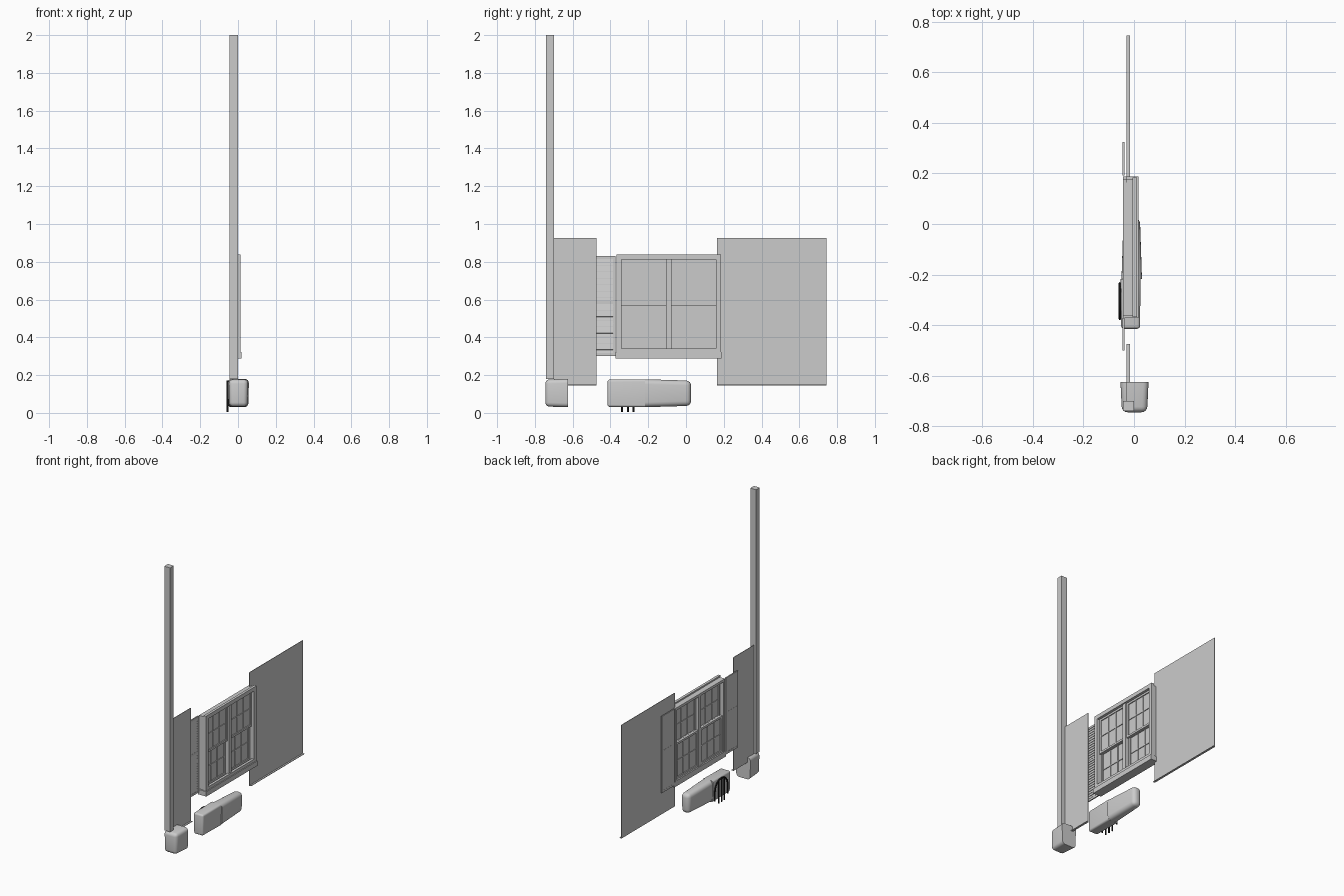
import bpy, bmesh
from math import pi, sin, cos
from mathutils import Vector, Matrix

if "Cube" in bpy.data.objects:
    bpy.data.objects.remove(bpy.data.objects["Cube"])


def finish(bm, name):
    bmesh.ops.recalc_face_normals(bm, faces=bm.faces)
    me = bpy.data.meshes.new(name)
    bm.to_mesh(me)
    bm.free()
    ob = bpy.data.objects.new(name, me)
    bpy.context.collection.objects.link(ob)
    return ob


def add_box(bm, x, y, z, tilt=0):
    size = Vector((x[1] - x[0], y[1] - y[0], z[1] - z[0]))
    mid = Vector((sum(x) / 2, sum(y) / 2, sum(z) / 2))
    m = Matrix.Translation(mid) @ Matrix.Rotation(tilt, 4, 'Y') @ Matrix.Diagonal((*size, 1))
    return bmesh.ops.create_cube(bm, size=1, matrix=m)['verts']


def add_frame(bm, x, y, z, w):
    """Rectangular border of width w, facing x."""
    add_box(bm, x, (y[0], y[0] + w), z)
    add_box(bm, x, (y[1] - w, y[1]), z)
    for a, b in ((z[0], z[0] + w), (z[1] - w, z[1])):
        add_box(bm, x, (y[0] + w, y[1] - w), (a, b))


def boxes(name, *specs):
    bm = bmesh.new()
    for s in specs:
        add_box(bm, *s)
    return finish(bm, name)


# corner post
boxes("corner_post", ((-0.044, 0.0), (-0.74, -0.70), (0.18, 2.0)))

# wall sheets with a small lip along the bottom
for name, y in (("wall_sheet_left", (-0.70, -0.475)), ("wall_sheet_right", (0.165, 0.745))):
    boxes(name, ((-0.03, -0.027), y, (0.145, 0.927)), ((-0.027, -0.016), y, (0.145, 0.149)))

# louvred shutters
for name, y in (("shutter_left", (-0.50, -0.372)), ("shutter_right", (0.192, 0.325))):
    bm = bmesh.new()
    zs = (0.302, 0.83)
    add_frame(bm, (-0.046, -0.038), y, zs, 0.014)
    add_box(bm, (-0.046, -0.038), y, (0.578, 0.592))
    add_box(bm, (-0.045, -0.043), y, zs)
    for z0, z1 in ((0.316, 0.578), (0.592, 0.816)):
        n = round((z1 - z0) / 0.017)
        for i in range(n):
            z = z0 + (i + 0.5) * (z1 - z0) / n
            add_box(bm, (-0.0425, -0.0395), (y[0] + 0.012, y[1] - 0.012), (z - 0.008, z + 0.008), -0.2)
    finish(bm, name)

# window casing, jamb, mullion and sill
bm = bmesh.new()
add_frame(bm, (-0.006, 0.012), (-0.368, 0.185), (0.315, 0.838), 0.027)
add_frame(bm, (-0.044, -0.006), (-0.362, 0.179), (0.309, 0.828), 0.017)
add_box(bm, (-0.04, 0.004), (-0.105, -0.078), (0.32, 0.815))
finish(bm, "window_casing")
boxes("window_sill", ((-0.044, 0.018), (-0.372, 0.187), (0.288, 0.322)))


def sash(name, x, y, z):
    bm = bmesh.new()
    w = 0.014
    add_frame(bm, x, y, z, w)
    m = ((x[0] + 0.003), (x[1] - 0.002))
    for k in (1, 2):
        c = y[0] + w + k * (y[1] - y[0] - 2 * w) / 3
        add_box(bm, m, (c - 0.003, c + 0.003), (z[0] + w, z[1] - w))
    c = sum(z) / 2
    add_box(bm, m, (y[0] + w, y[1] - w), (c - 0.003, c + 0.003))
    finish(bm, name)
    g = (x[0] + x[1]) / 2
    boxes(name + "_glass", ((g - 0.001, g + 0.001), (y[0] + w, y[1] - w), (z[0] + w, z[1] - w)))


# double-hung sashes
for side, y in (("left", (-0.342, -0.105)), ("right", (-0.078, 0.16))):
    sash("upper_sash_" + side, (-0.021, -0.006), y, (0.565, 0.812))
    sash("lower_sash_" + side, (-0.037, -0.022), y, (0.328, 0.579))


def stone(name, x, y, z, end, taper, radius):
    """Rounded block; 'end' (+1/-1) is the tapered y end, the other is cut flat."""
    bm = bmesh.new()
    verts = add_box(bm, x, y, z)
    ymid, c = sum(y) / 2, Vector((sum(x) / 2, 0, sum(z) / 2))
    for v in verts:
        if (v.co.y - ymid) * end > 0:
            v.co.x = c.x + (v.co.x - c.x) * taper
            v.co.z = c.z + (v.co.z - c.z) * (0.5 + taper / 2)
        if v.co.z < c.z:
            v.co.x = c.x + (v.co.x - c.x) * 0.94
    edges = [e for e in bm.edges if any((v.co.y - ymid) * end > 0 for v in e.verts)]
    bmesh.ops.bevel(bm, geom=edges, offset=radius, segments=4, profile=0.5, affect='EDGES')
    ob = finish(bm, name)
    bpy.context.view_layer.objects.active = ob
    ob.select_set(True)
    bpy.ops.object.shade_smooth_by_angle(angle=0.7)
    ob.select_set(False)


# foundation stones
stone("corner_stone", (-0.054, 0.058), (-0.745, -0.625), (0.03, 0.18), -1, 0.9, 0.022)
stone("middle_stone", (-0.053, 0.026), (-0.415, -0.218), (0.03, 0.178), -1, 0.95, 0.012)
stone("long_stone", (-0.05, 0.032), (-0.218, 0.027), (0.03, 0.178), 1, 0.8, 0.026)

# dark arched grille on the back of the middle stone
mat = bpy.data.materials.new("black_iron")
mat.diffuse_color = (0.01, 0.01, 0.01, 1)
mat.use_nodes = True
mat.node_tree.nodes["Principled BSDF"].inputs["Base Color"].default_value = mat.diffuse_color


def tube(name, pts):
    cu = bpy.data.curves.new(name, 'CURVE')
    cu.dimensions = '3D'
    cu.bevel_depth = 0.005
    cu.bevel_resolution = 2
    cu.use_fill_caps = True
    sp = cu.splines.new('POLY')
    sp.points.add(len(pts) - 1)
    for p, co in zip(sp.points, pts):
        p.co = (*co, 1)
    cu.materials.append(mat)
    bpy.context.collection.objects.link(bpy.data.objects.new(name, cu))


yc, r, gx = -0.305, 0.07, -0.056
arc = [(gx, yc + r * cos(pi * i / 12), 0.098 + r * sin(pi * i / 12)) for i in range(13)]
tube("grille_arch", [(gx, yc + r, 0.035)] + arc + [(gx, yc - r, 0.035)])
for i, y in enumerate((-0.338, -0.308, -0.277)):
    tube(f"grille_bar_{i + 1}", [(gx, y, 0.005), (gx, y, 0.098 + (r * r - (y - yc) ** 2) ** 0.5)])
